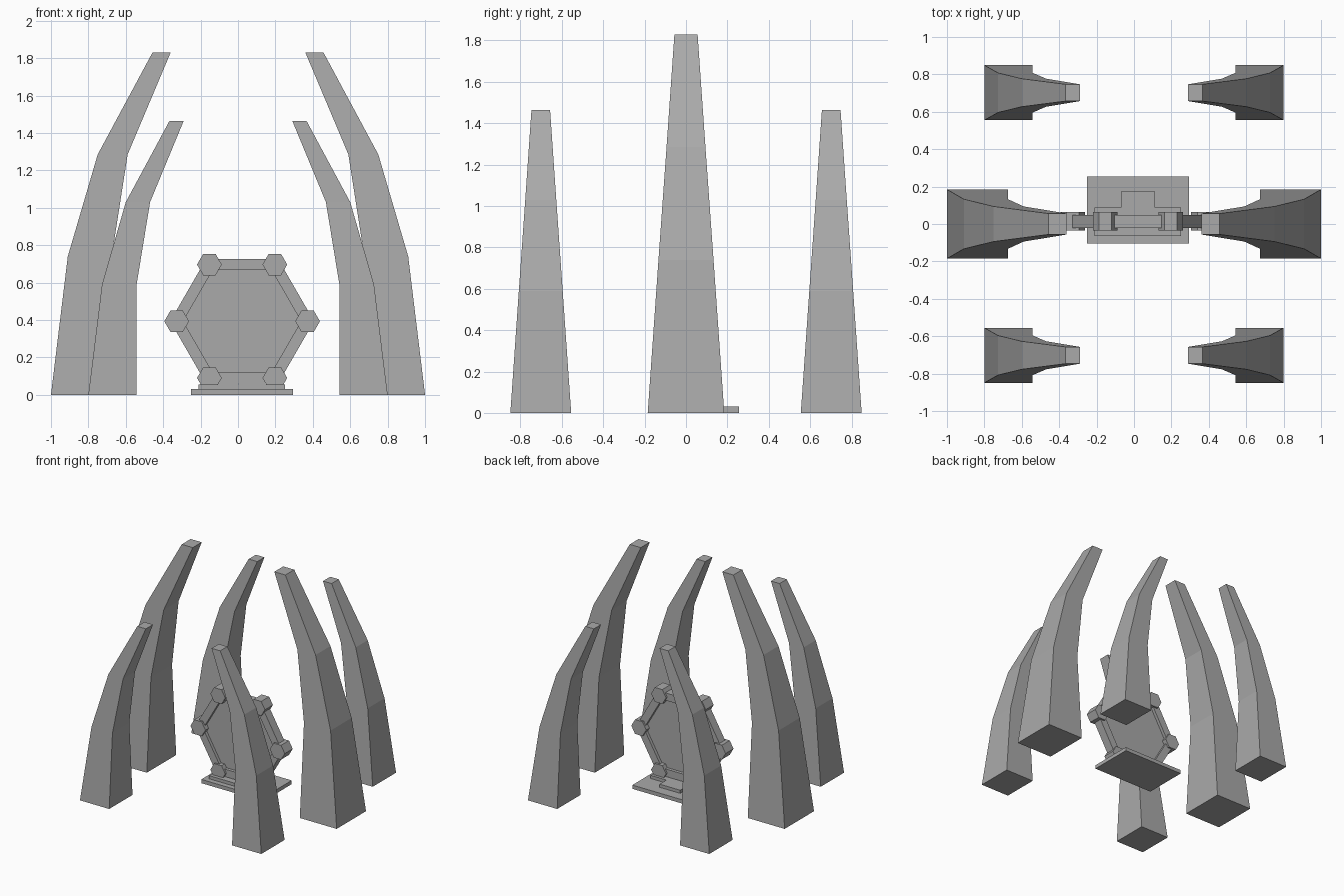
import bpy, bmesh, math
from mathutils import Matrix, Vector

old = bpy.data.objects.get("Cube")
if old:
    bpy.data.objects.remove(old, do_unlink=True)

stone = bpy.data.materials.new("grey_stone")
stone.use_nodes = True
GREY = (0.4, 0.4, 0.4, 1)
stone.diffuse_color = GREY
stone.node_tree.nodes["Principled BSDF"].inputs["Base Color"].default_value = GREY


def finish(name, bm):
    bmesh.ops.recalc_face_normals(bm, faces=bm.faces)
    mesh = bpy.data.meshes.new(name)
    bm.to_mesh(mesh)
    bm.free()
    mesh.materials.append(stone)
    obj = bpy.data.objects.new(name, mesh)
    bpy.context.collection.objects.link(obj)
    return obj


def box(name, lo, hi):
    lo, hi = Vector(lo), Vector(hi)
    bm = bmesh.new()
    bmesh.ops.create_cube(bm, size=1, matrix=Matrix.Translation((lo + hi) / 2)
                          @ Matrix.Diagonal((*(hi - lo), 1)))
    return finish(name, bm)


def hex_prism(name, x, z, radius, depth):
    # Six-sided prism along y with corners pointing left and right
    bm = bmesh.new()
    bmesh.ops.create_cone(bm, cap_ends=True, segments=6, radius1=radius,
                          radius2=radius, depth=depth)
    # Put a corner on +x, whatever the starting angle of the primitive
    v = bm.verts[:][0].co
    turn = Matrix.Rotation(-math.atan2(v.y, v.x), 4, 'Z')
    bm.transform(Matrix.Translation((x, RING_Y, z))
                 @ Matrix.Rotation(math.pi / 2, 4, 'X') @ turn)
    return finish(name, bm)


def tusk(name, side, y, sections):
    # Loft of rectangles: (height, inner x, outer x, half width)
    bm = bmesh.new()
    rings = []
    for z, inner, outer, half in sections:
        corners = ((inner, -half), (outer, -half), (outer, half), (inner, half))
        rings.append([bm.verts.new((side * cx, y + cy, z)) for cx, cy in corners])
    for a, b in zip(rings, rings[1:]):
        for i in range(4):
            j = (i + 1) % 4
            bm.faces.new((a[i], a[j], b[j], b[i]))
    bm.faces.new(rings[0])
    bm.faces.new(rings[-1])
    return finish(name, bm)


# Curved pillars, tall pair in the middle and short pairs front and back
TALL = [(0, 0.675, 1.0, 0.185), (0.74, 0.675, 0.91, 0.133),
        (1.285, 0.59, 0.75, 0.094), (1.83, 0.36, 0.457, 0.056)]
SHORT = [(0, 0.542, 0.8, 0.147), (0.59, 0.542, 0.727, 0.106),
         (1.03, 0.47, 0.6, 0.075), (1.465, 0.29, 0.366, 0.045)]
for side, label in ((1, "left"), (-1, "right")):
    tusk("middle_pillar_" + label, side, 0, TALL)
    tusk("front_pillar_" + label, side, -0.702, SHORT)
    tusk("back_pillar_" + label, side, 0.702, SHORT)

# Stepped base
box("base_plate", (-0.25, -0.105, 0), (0.295, 0.255, 0.03))
box("base_step", (-0.21, -0.064, 0.03), (0.252, 0.087, 0.055))
box("base_back_step", (-0.07, 0.08, 0.03), (0.112, 0.173, 0.055))

# Hexagonal gate: panel, frame bars and corner nodes
RING_X, RING_Y, RING_Z, RING_R = 0.022, 0.014, 0.393, 0.35
hex_prism("gate_panel", RING_X, RING_Z, RING_R, 0.02)
for i in range(6):
    a = math.radians(60 * i)
    hex_prism(f"gate_node_{i + 1}", RING_X + RING_R * math.cos(a),
              RING_Z + RING_R * math.sin(a), 0.066, 0.1)
    bm = bmesh.new()
    bmesh.ops.create_cube(bm, size=1, matrix=Matrix.Translation((RING_X, RING_Y, RING_Z))
                          @ Matrix.Rotation(a, 4, 'Y')
                          @ Matrix.Translation((0, 0, RING_R * math.cos(math.pi / 6)))
                          @ Matrix.Diagonal((RING_R, 0.07, 0.06, 1)))
    finish(f"gate_bar_{i + 1}", bm)
